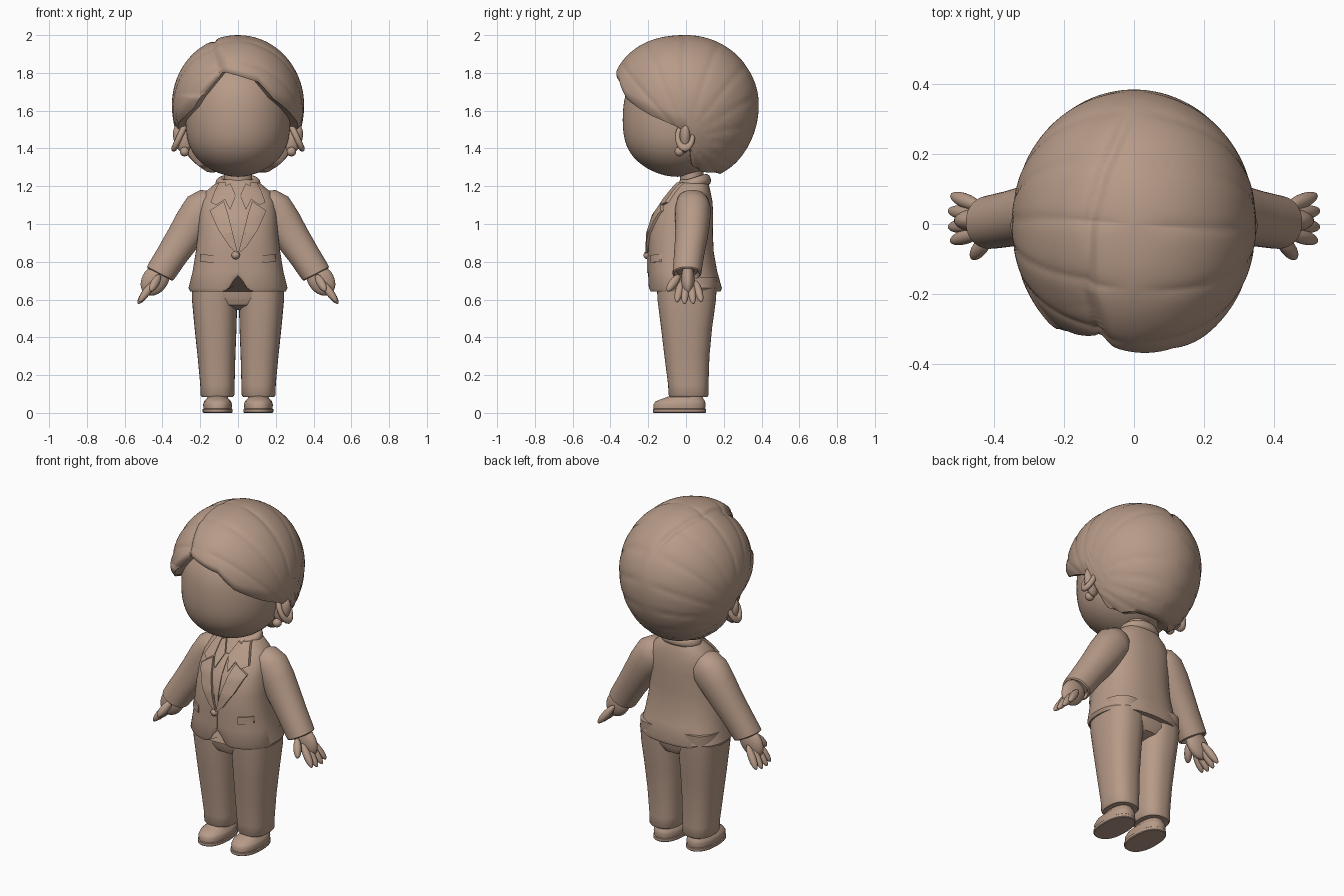
import bpy, bmesh, math
from mathutils import Vector, Matrix

if "Cube" in bpy.data.objects:
    bpy.data.objects.remove(bpy.data.objects["Cube"])

clay = bpy.data.materials.new("warm clay")
clay.diffuse_color = (0.47, 0.325, 0.245, 1)
clay.use_nodes = True
clay.node_tree.nodes["Principled BSDF"].inputs["Base Color"].default_value = clay.diffuse_color


def finish(name, bm, angle=40):
    bmesh.ops.recalc_face_normals(bm, faces=bm.faces)
    me = bpy.data.meshes.new(name)
    bm.to_mesh(me)
    bm.free()
    me.materials.append(clay)
    me.shade_smooth()
    me.set_sharp_from_angle(angle=math.radians(angle))
    ob = bpy.data.objects.new(name, me)
    bpy.context.collection.objects.link(ob)
    return ob


def skin(bm, rows):
    n = len(rows[0])
    for a, b in zip(rows, rows[1:]):
        for i in range(n):
            j = (i + 1) % n
            bm.faces.new((a[i], a[j], b[j], b[i]))


def interp(pts, v):
    if v <= pts[0][0]:
        return pts[0][1]
    for (a, p), (b, q) in zip(pts, pts[1:]):
        if v <= b:
            return p + (q - p) * (v - a) / (b - a)
    return pts[-1][1]


def clamp(v):
    return max(0.0, min(1.0, v))


def loft(name, rings, p=2.3, s=1, n=48, tweak=None):
    """Rings: x, y, z, half width, half depth, tilt in degrees."""
    bm = bmesh.new()
    rows = []
    for k, (x, y, z, rx, ry, tilt) in enumerate(rings):
        t, row = math.radians(tilt), []
        for i in range(n):
            a = 2 * math.pi * i / n
            c, d = math.cos(a), math.sin(a)
            u = rx * math.copysign(abs(c) ** (2 / p), c)
            v = ry * math.copysign(abs(d) ** (2 / p), d)
            co = Vector((s * (x + u * math.cos(t)), y + v, z + u * math.sin(t)))
            row.append(bm.verts.new(tweak(co, k) if tweak else co))
        rows.append(row)
    skin(bm, rows)
    bm.faces.new(rows[0])
    bm.faces.new(rows[-1])
    return finish(name, bm)


def ball(name, a, b, rx, ry=None, s=1):
    """Ellipsoid stretched from point a to point b."""
    a, b = Vector(a), Vector(b)
    bm = bmesh.new()
    bmesh.ops.create_uvsphere(bm, u_segments=24, v_segments=16, radius=1)
    rot = (b - a).to_track_quat('Z', 'Y').to_matrix().to_4x4()
    size = Matrix.Diagonal((rx, ry or rx, (b - a).length / 2, 1))
    bm.transform(Matrix.Translation((a + b) / 2) @ rot @ size)
    bm.transform(Matrix.Diagonal((s, 1, 1, 1)))
    return finish(name, bm)


def torus(name, matrix, R, r, s=1):
    bm = bmesh.new()
    rows = []
    for i in range(33):
        a = 2 * math.pi * i / 32
        rows.append([bm.verts.new(((R + r * math.cos(b)) * math.cos(a),
                                   (R + r * math.cos(b)) * math.sin(a), r * math.sin(b)))
                     for b in (math.pi * j / 6 for j in range(12))])
    skin(bm, rows)
    bmesh.ops.remove_doubles(bm, verts=bm.verts, dist=1e-5)
    bm.transform(Matrix.Diagonal((s, 1, 1, 1)) @ matrix)
    return finish(name, bm)


# Jacket body with cutaway front hem
jacket = [(0, -.005, .642, .252, .188, 0), (0, -.005, .66, .262, .195, 0), (0, -.018, .75, .24, .183, 0),
          (0, -.027, .85, .224, .174, 0), (0, -.028, .95, .212, .17, 0), (0, -.012, 1.05, .206, .156, 0),
          (0, .01, 1.12, .196, .13, 0), (0, .025, 1.17, .172, .105, 0),
          (0, .035, 1.21, .125, .085, 0), (0, .04, 1.235, .085, .068, 0)]


def hem(co, k):
    if k < 2 and co.y < 0:
        co.z += .085 * math.exp(-(co.x / .04) ** 2)
    return co


loft("jacket_body", jacket, 2.4, n=96, tweak=hem)


def front_y(x, z):
    cy, rx, ry = (interp([(r[2], r[i]) for r in jacket], z) for i in (1, 3, 4))
    return cy - ry * max(0, 1 - min(1, abs(x) / rx) ** 2.4) ** (1 / 2.4)


def plate(name, pts, lift, s=1):
    """Thin cloth panel laid over the jacket front."""
    bm = bmesh.new()
    bm.faces.new([bm.verts.new((s * x, 0, z)) for x, z in pts])
    bmesh.ops.triangulate(bm, faces=bm.faces)
    bmesh.ops.subdivide_edges(bm, edges=bm.edges, cuts=5, use_grid_fill=True)
    ext = bmesh.ops.extrude_face_region(bm, geom=bm.faces[:])
    top = {v for v in ext["geom"] if isinstance(v, bmesh.types.BMVert)}
    for v in bm.verts:
        v.co.y = front_y(v.co.x, v.co.z) + (-lift if v in top else .01)
    return finish(name, bm)


for s, side in ((1, "left"), (-1, "right")):
    plate(side + "_lapel", [(.0, .84), (.045, .88), (.105, .97), (.15, 1.07), (.115, 1.095),
                            (.075, 1.12), (.055, 1.06), (.035, .98), (.015, .9)], .014, s)
    plate(side + "_collar_wing", [(.115, 1.1), (.145, 1.115), (.125, 1.17), (.1, 1.22),
                                  (.065, 1.22), (.07, 1.13)], .018, s)
    plate(side + "_shirt_collar", [(.012, 1.15), (.042, 1.075), (.07, 1.13), (.075, 1.2), (.04, 1.215)], .011, s)
    plate(side + "_pocket_flap", [(.13, .795), (.2, .8), (.2, .84), (.13, .835)], .009, s)
plate("shirt_placket", [(-.012, .9), (.012, .9), (.012, 1.15), (-.012, 1.15)], .006)
plate("jacket_front_edge", [(-.004, .74), (.004, .74), (.004, .84), (-.004, .84)], .005)
ball("jacket_button", (-.012, -.225, .835), (-.012, -.18, .835), .022)
torus("collar_roll", Matrix.Translation((0, .042, 1.215)) @ Matrix.Rotation(.3, 4, 'X')
      @ Matrix.Diagonal((1.1, .85, 1.25, 1)), .085, .024)
loft("neck", [(0, .03, 1.15, .075, .06, 0), (0, .03, 1.32, .075, .065, 0)], 2)

# Hips joining the trouser legs
loft("trouser_hips", [(0, .002, .545, .05, .06, 0), (0, .002, .57, .15, .13, 0),
                      (0, .003, .61, .225, .15, 0), (0, .003, .74, .235, .155, 0)])

for s, side in ((1, "left"), (-1, "right")):
    # Trouser leg with turned hem
    loft(side + "_trouser_leg", [(.109, .014, .085, .083, .1, 0), (.109, .014, .095, .09, .106, 0),
                                 (.109, .012, .15, .091, .107, 0), (.114, .005, .3, .1, .119, 0),
                                 (.119, .003, .45, .111, .135, 0), (.124, .004, .6, .12, .155, 0),
                                 (.125, .004, .72, .12, .16, 0)], 2.4, s)
    # Shoe on a thin sole
    loft(side + "_shoe", [(.108, -.035, .02, .074, .136, 0), (.108, -.034, .045, .077, .138, 0),
                          (.108, -.03, .062, .071, .13, 0), (.108, -.015, .077, .056, .105, 0),
                          (.108, .012, .1, .05, .07, 0)], 2.3, s)
    loft(side + "_sole", [(.108, -.035, 0, .075, .137, 0), (.108, -.035, .004, .079, .141, 0),
                          (.108, -.035, .019, .079, .141, 0), (.108, -.035, .022, .075, .137, 0)], 2.3, s)
    # Sleeve with cuff opening
    loft(side + "_sleeve", [(.12, .035, 1.14, .04, .05, 60), (.145, .035, 1.115, .085, .085, 50),
                            (.185, .037, 1.075, .107, .095, 40), (.235, .035, 1.01, .1, .092, 34),
                            (.29, .028, .925, .091, .086, 32), (.35, .016, .835, .083, .08, 30),
                            (.4, .007, .757, .08, .077, 28), (.412, .005, .738, .078, .076, 27),
                            (.415, .005, .733, .07, .068, 27), (.405, .005, .75, .055, .055, 27)], 2.1, s)
    # Hand: palm, four fingers, thumb
    ball(side + "_palm", (.385, .01, .78), (.492, .01, .63), .036, .068, s)
    for k, (y, ln) in enumerate(((-.045, .93), (-.008, 1.0), (.035, 1.0), (.075, .92))):
        ball(f"{side}_finger_{k + 1}", (.44, .01 + (y - .01) * .6, .7),
             (.44 + .09 * ln, y * 1.1, .7 - .122 * ln), .021, .021, s)
    ball(side + "_thumb", (.415, -.035, .73), (.463, -.098, .645), .022, .024, s)
    # Ear with raised rim, and earring
    ball(side + "_ear", (.275, -.01, 1.375), (.318, -.002, 1.53), .03, .045, s)
    rim = (Matrix.Translation((.31, -.005, 1.46)) @ Matrix.Rotation(math.radians(65), 4, 'Y')
           @ Matrix.Diagonal((1.35, .85, 1, 1)))
    torus(side + "_ear_rim", rim, .046, .016, s)
    ball(side + "_earring", (.283, -.035, 1.358), (.283, -.035, 1.408), .025, .025, s)

# Head
bm = bmesh.new()
bmesh.ops.create_uvsphere(bm, u_segments=64, v_segments=40, radius=1)
for v in bm.verts:
    x, y, z = v.co
    full = 1 + .06 * (1 - z * z) * z * z * 4
    v.co = (.277 * x * full, -.045 + .29 * y * full, 1.55 + z * (.34 if z > 0 else .3))
finish("head", bm, 60)

# Hair cap: hairline height by angle from the front, on either side
right = [(0, 1.785), (20, 1.75), (35, 1.66), (60, 1.575), (75, 1.535), (90, 1.49), (97, 1.31), (115, 1.275), (180, 1.265)]
left = [(0, 1.785), (17, 1.81), (27, 1.74), (45, 1.615), (60, 1.565)] + right[4:]
parting = [(-.4, -.07), (-.2, -.13), (0, -.13), (.15, -.09), (.35, 0)]


def hair_point(th, t):
    deg = math.degrees(th)
    zb = interp(right, deg) if deg >= 0 else interp(left, -deg)
    low = (zb - 1.63) / (.37 if zb > 1.63 else .42)
    c = math.cos(t * math.acos(low))
    f = max(0, math.cos(th))
    p = 2 + .3 * f
    r = max(0, 1 - abs(c) ** p) ** (1 / p)
    r *= 1 - .05 * clamp((t - .9) / .1) ** 2          # tucked-in lower edge
    x, y = .35 * r * math.sin(th), -.385 * (1 + .05 * f) * r * math.cos(th)
    z = 1.63 + c * (.37 if c > 0 else .42)
    k = 1.0
    # combed strands running down from the parting
    w = abs(math.sin(9 * math.atan2(y, z - 1.45) + 1.2 * x))
    k -= .014 * (1 - w) ** 3 * clamp(abs(x) / .1)
    # parting groove, with the smaller side sitting lower at the front
    d = x - interp(parting, y)
    if z > 1.68:
        k -= .035 * math.exp(-(d / .016) ** 2) * clamp((.36 - y) / .1)
        if d < 0:
            k -= .08 * clamp(-d / .02) * clamp(-y / .25) * clamp(1 + d / .2)
    return Vector((x * k, y * k, 1.63 + (z - 1.63) * k))


bm = bmesh.new()
N, M = 180, 60
angles = [math.pi * (2 * i / N - 1) for i in range(N)]
rows = [[bm.verts.new(hair_point(a, j / M)) for a in angles] for j in range(1, M + 1)]
rows.append([bm.verts.new((v.co.x * .74, v.co.y * .76, v.co.z + .015)) for v in rows[M - 1]])
skin(bm, rows)
for ring, co in ((rows[0], (0, 0, 2.0)), (rows[-1], (0, 0, 1.5))):
    tip = bm.verts.new(co)
    for i in range(N):
        bm.faces.new((ring[i], ring[(i + 1) % N], tip))
finish("hair", bm, 50)
